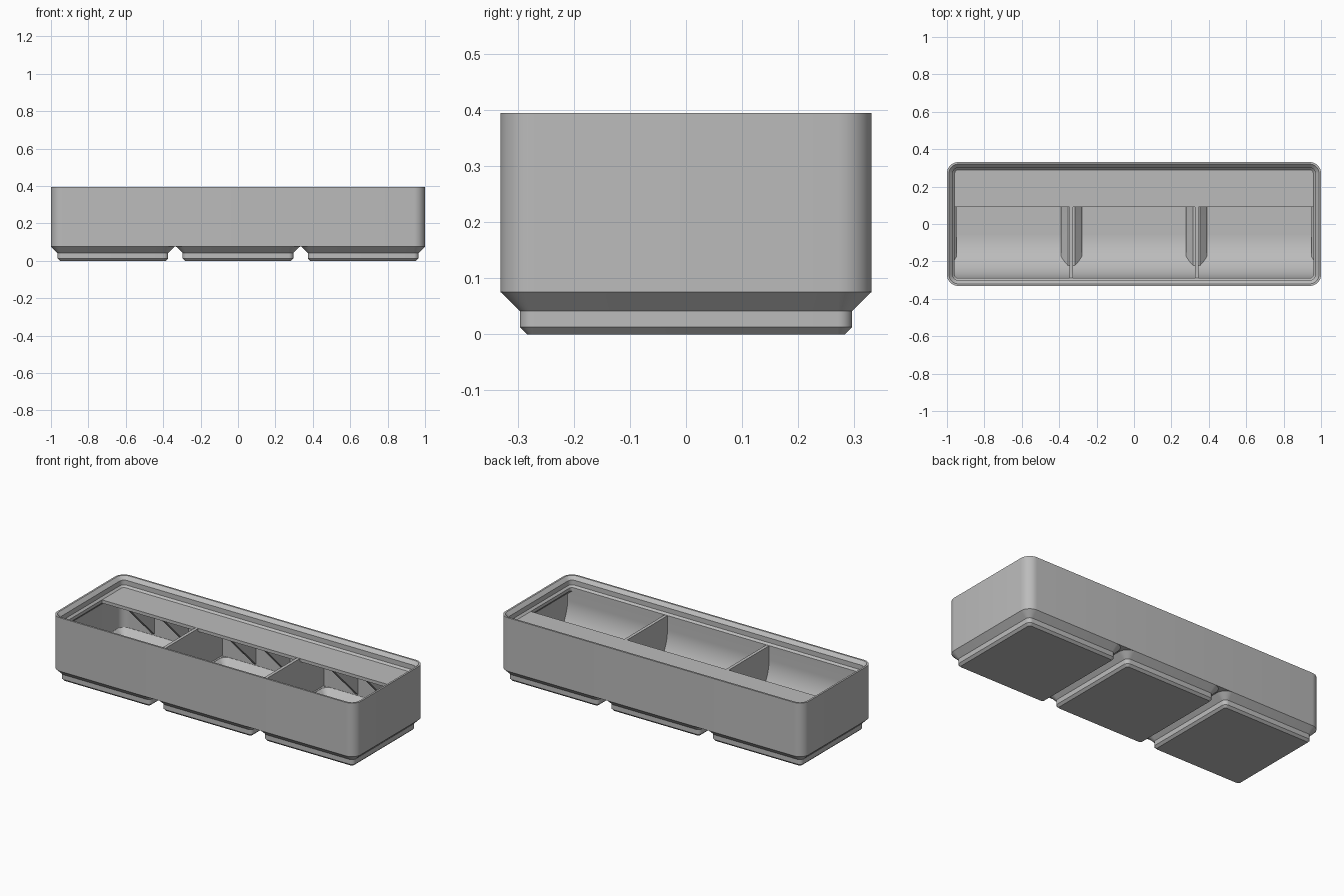
import bpy, bmesh
from math import sin, cos, pi, radians

if "Cube" in bpy.data.objects:
    bpy.data.objects.remove(bpy.data.objects["Cube"], do_unlink=True)

GREY = bpy.data.materials.new("plain_grey")
GREY.use_nodes = True
GREY.diffuse_color = (0.5, 0.5, 0.5, 1)
GREY.node_tree.nodes["Principled BSDF"].inputs["Base Color"].default_value = (0.5, 0.5, 0.5, 1)

PITCH = 0.669            # spacing of the three cells
HX, HY = 1.0, 0.331      # outer half sizes
BASE, RIM = 0.0757, 0.394
SHELF, FLOOR = 0.335, 0.02
LIP, WALL = 0.0414, 0.0145
THIN = 0.0095            # half thickness of dividers and gussets
RAMP_R = 0.23
CELLS = (("right", -PITCH), ("middle", 0.0), ("left", PITCH))


def skin(name, loops, ring=False):
    """Bridge equal point loops, then cap the ends or close into a ring."""
    bm = bmesh.new()
    rows = [[bm.verts.new(p) for p in loop] for loop in loops]
    pairs = list(zip(rows, rows[1:]))
    if ring:
        pairs.append((rows[-1], rows[0]))
    else:
        bm.faces.new(rows[0])
        bm.faces.new(rows[-1])
    n = len(rows[0])
    for lo, hi in pairs:
        for i in range(n):
            j = (i + 1) % n
            bm.faces.new((lo[i], lo[j], hi[j], hi[i]))
    bmesh.ops.recalc_face_normals(bm, faces=bm.faces[:])
    mesh = bpy.data.meshes.new(name)
    bm.to_mesh(mesh)
    bm.free()
    mesh.materials.append(GREY)
    mesh.shade_smooth()
    mesh.set_sharp_from_angle(angle=radians(30))
    bpy.context.collection.objects.link(bpy.data.objects.new(name, mesh))


def rounded(hx, hy, r, z, cx=0.0, steps=8):
    """Rounded rectangle at height z."""
    loop = []
    for q, (sx, sy) in enumerate([(1, 1), (-1, 1), (-1, -1), (1, -1)]):
        for i in range(steps + 1):
            a = (q + i / steps) * pi / 2
            loop.append((cx + sx * (hx - r) + r * cos(a), sy * (hy - r) + r * sin(a), z))
    return loop


def inset(d, z):
    return rounded(HX - d, HY - d, 0.06 - d, z)


def slab(x0, x1, y0, y1, z):
    return [(x0, y0, z), (x1, y0, z), (x1, y1, z), (x0, y1, z)]


def box(name, x0, x1, y0, y1, z0, z1):
    skin(name, [slab(x0, x1, y0, y1, z) for z in (z0, z1)])


# Body: outer wall, stepped lip, undercut and inner wall as one closed ring
skin("body", [inset(0, BASE), inset(0, RIM), inset(0.011, RIM), inset(0.0303, 0.3745),
              inset(0.0303, 0.346), inset(LIP, SHELF), inset(LIP, 0.316),
              inset(WALL, 0.289), inset(WALL, 0.087), inset(0.022, BASE)], ring=True)

# Points (y, z) of the quarter-round ramp, from the floor upwards
arc = [(-HY + LIP + RAMP_R * (1 - sin(a)), FLOOR + RAMP_R * (1 - cos(a)))
       for a in (i / 32 * pi / 2 for i in range(33))]

for side, cx in CELLS:
    # Hollow foot: inner floor up to the opening, then down the stepped outside
    foot = [(0.279, 0.022, FLOOR), (0.279, 0.022, 0.05), (0.3155, 0.045, 0.0865),
            (0.325, 0.054, 0.0865), (0.331, 0.06, BASE), (0.296, 0.0255, 0.0414),
            (0.296, 0.0255, 0.0128), (0.283, 0.0127, 0)]
    skin("foot_" + side, [rounded(h, h, r, z, cx) for h, r, z in foot])

    # Lower part of the ramp, fitted to the foot's inner walls
    low = []
    for y, z in arc:
        if z < 0.095:
            half = 0.282 + max(0, z - 0.05)
            low.append(slab(cx - half, cx + half, -0.285, y, z))
    skin("ramp_foot_" + side, low)

    # Triangular gussets under the shelf
    for k, x in enumerate((cx - PITCH / 6, cx + PITCH / 6)):
        tri = [(0.092, 0.318), (0.32, 0.318), (0.32, 0.09)]
        skin(f"gusset_{side}_{k + 1}", [[(x + s, y, z) for y, z in tri] for s in (-THIN, THIN)])

# Upper part of the ramp, along the whole front wall
top = [p for p in arc if p[1] > 0.08] + [(-HY + LIP, 0.318)]
skin("front_ramp", [slab(-0.984, 0.984, -0.305, y, z) for y, z in top])

# Floor ribs between the feet, with the dividers standing on them
for side, x in (("right", -PITCH / 2), ("left", PITCH / 2)):
    box("floor_rib_" + side, x - 0.0195, x + 0.0195, -0.318, 0.318, BASE, 0.087)
    box("divider_" + side, x - THIN, x + THIN, -0.3, 0.322, 0.08, 0.318)
    box("divider_top_" + side, x - THIN, x + THIN, -0.3, 0.1, 0.318, SHELF - 0.001)

# Label shelf along the back
box("shelf", -0.975, 0.975, 0.09, 0.3, 0.316, SHELF)
